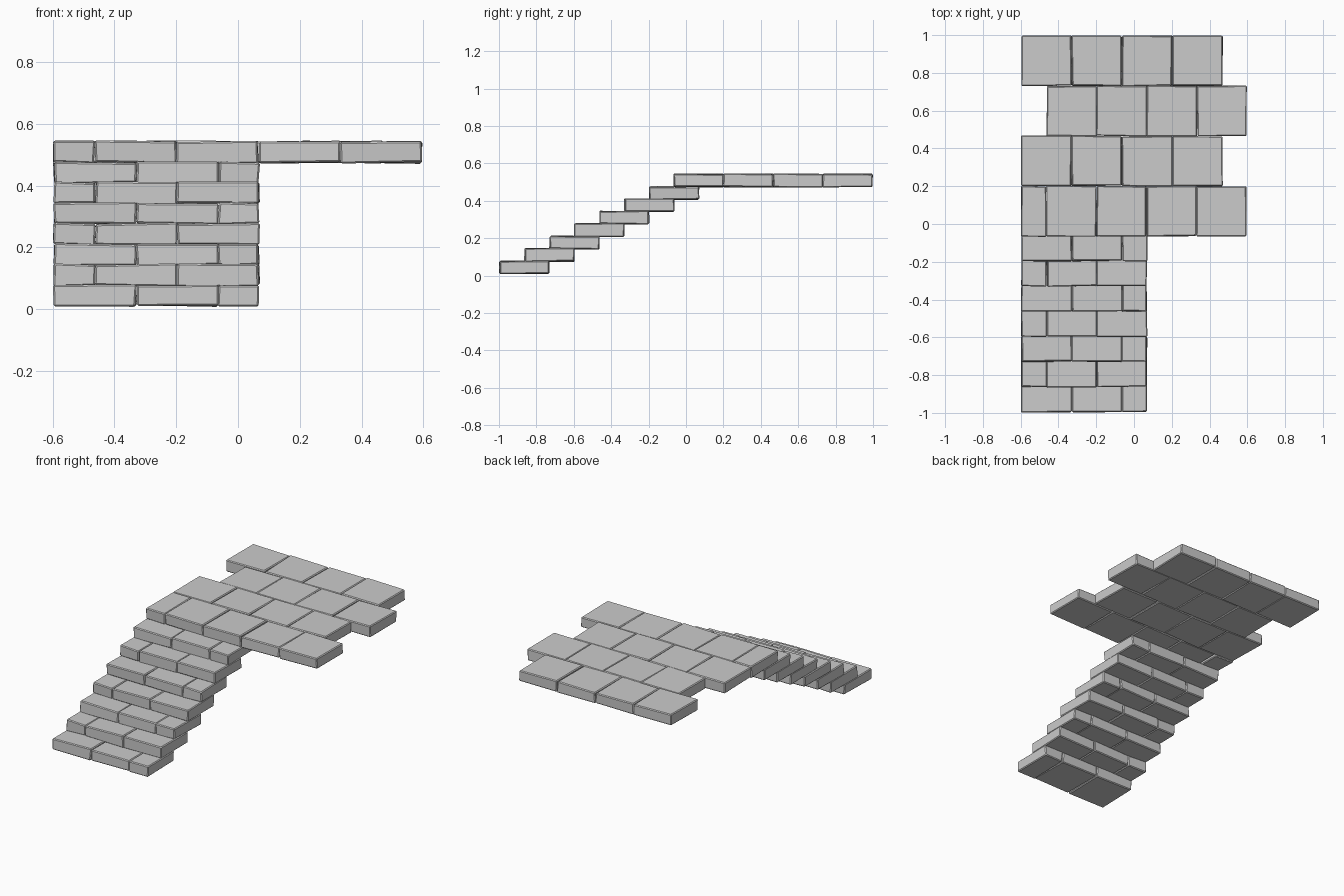
import bpy, bmesh, random
from mathutils import Vector

if "Cube" in bpy.data.objects:
    bpy.data.objects.remove(bpy.data.objects["Cube"])

random.seed(4)
UNIT = 0.2667      # full brick length and depth
RISE = 0.0663      # height of one step
THICK = 0.069      # brick thickness
BASE = 0.010
JIT = 0.0035       # hand-cut unevenness


def jitter():
    return Vector([random.uniform(-JIT, JIT) for _ in range(3)])


def brick(name, x0, x1, y0, y1, z0):
    """Slightly uneven stone block with chamfered edges."""
    bm = bmesh.new()
    bmesh.ops.create_cube(bm, size=1)
    for v in bm.verts:
        v.co = Vector(((x0 + x1) / 2 + v.co.x * (x1 - x0 - 0.002),
                       (y0 + y1) / 2 + v.co.y * (y1 - y0 - 0.002),
                       z0 + THICK / 2 + v.co.z * THICK)) + jitter()
    bmesh.ops.bevel(bm, geom=bm.edges[:], offset=0.005, segments=1,
                    affect='EDGES', profile=0.5)
    bmesh.ops.recalc_face_normals(bm, faces=bm.faces[:])
    me = bpy.data.meshes.new(name)
    bm.to_mesh(me)
    bm.free()
    ob = bpy.data.objects.new(name, me)
    bpy.context.collection.objects.link(ob)


def course(name, xs, y0, z0):
    """Row of bricks between consecutive x joints."""
    for i, (a, b) in enumerate(zip(xs, xs[1:])):
        brick(f"{name}_brick_{i + 1}", a, b, y0, y0 + UNIT, z0)


# Staircase: seven overlapping treads with alternating joints
for s in range(7):
    joints = [-0.597, -0.33, -0.064, 0.069] if s % 2 == 0 else [-0.597, -0.462, -0.197, 0.069]
    course(f"step_{s + 1}", joints, -0.997 + s * UNIT / 2, BASE + s * RISE)

# Landing: four staggered rows
full = [-0.597 + UNIT * i for i in range(5)]
shifted = [-0.463 + 0.265 * i for i in range(5)]
rows = [[-0.597] + shifted, full, shifted, full]
for r, joints in enumerate(rows):
    course(f"landing_row_{r + 1}", joints, -0.066 + r * 0.2655, BASE + 7 * RISE)
